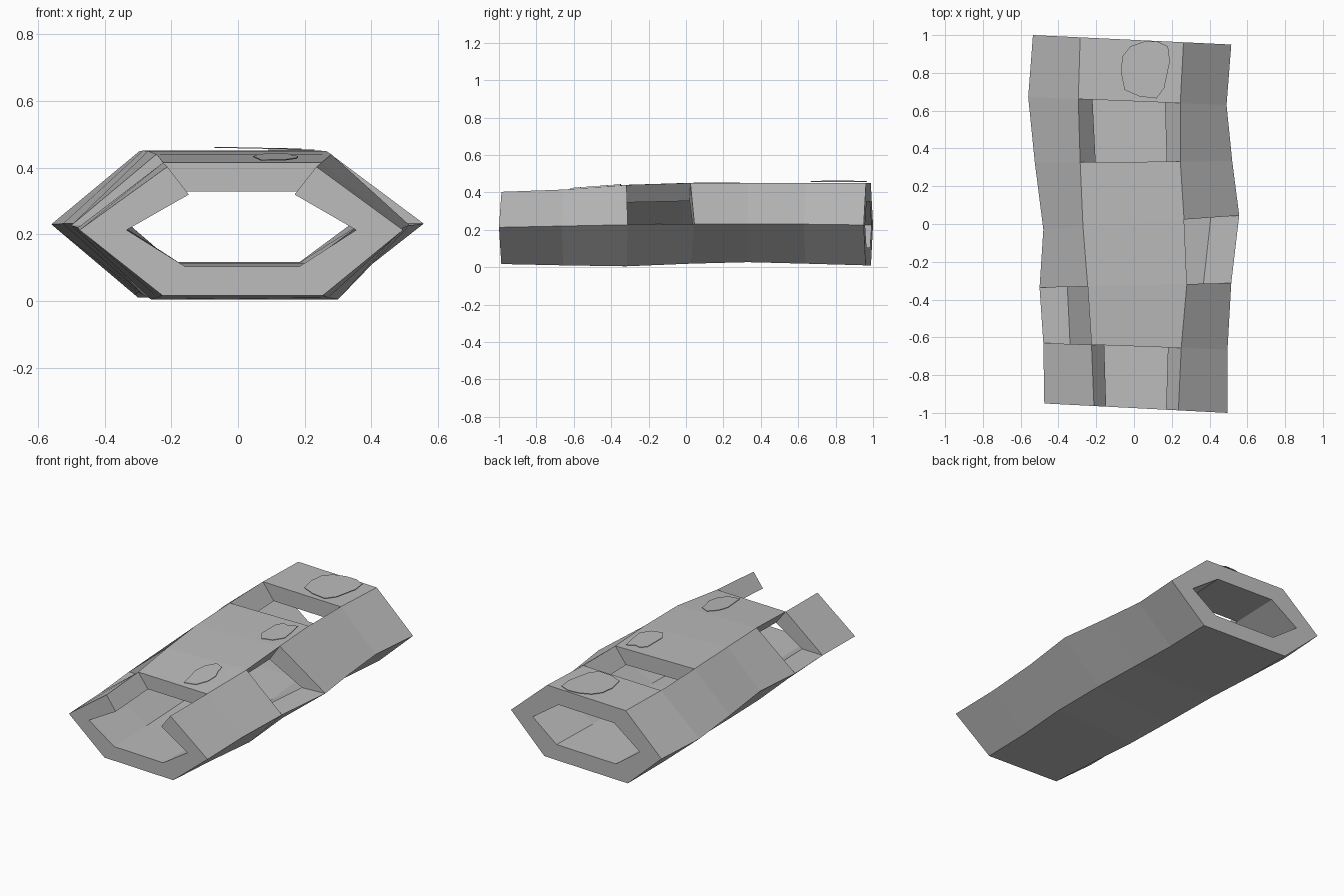
import bpy, bmesh, math
from mathutils import Vector

if "Cube" in bpy.data.objects:
    bpy.data.objects.remove(bpy.data.objects["Cube"])

grey = bpy.data.materials.new("weathered_grey")
grey.diffuse_color = (0.5, 0.5, 0.5, 1)
grey.use_nodes = True
grey.node_tree.nodes["Principled BSDF"].inputs["Base Color"].default_value = grey.diffuse_color


def finish(name, bm):
    me = bpy.data.meshes.new(name)
    bm.to_mesh(me)
    bm.free()
    me.materials.append(grey)
    ob = bpy.data.objects.new(name, me)
    bpy.context.collection.objects.link(ob)
    return ob


# Cross-sections along the log:
# left x, top-left x, top-right x, right x, left y, right y, top z, side z, bottom z
rings = [
    (-0.475, -0.212, 0.235, 0.495, -0.950, -1.000, 0.403, 0.213, 0.017),
    (-0.480, -0.225, 0.250, 0.495, -0.630, -0.665, 0.415, 0.220, 0.010),
    (-0.500, -0.245, 0.280, 0.515, -0.337, -0.312, 0.440, 0.227, 0.005),
    (-0.480, -0.270, 0.265, 0.557, -0.030, 0.045, 0.450, 0.232, 0.019),
    (-0.525, -0.285, 0.245, 0.520, 0.325, 0.333, 0.451, 0.232, 0.027),
    (-0.560, -0.295, 0.245, 0.490, 0.672, 0.630, 0.450, 0.230, 0.019),
    (-0.535, -0.285, 0.262, 0.515, 1.000, 0.950, 0.449, 0.226, 0.010),
]

# Hollow log: side 0 = upper left, 1 = top, 2 = upper right, 3..5 = underside
openings = {(0, 1), (1, 1), (4, 1), (2, 2), (1, 0)}
openings = {(0, 1), (1, 0), (4, 1), (2, 2)}  # (segment, side) left open
bm = bmesh.new()
outer, inner = [], []
for lx, tlx, trx, rx, ly, ry, tz, sz, bz in rings:
    def at(x, z):
        return Vector((x, ly + (ry - ly) * (x - lx) / (rx - lx), z))
    pts = [at(lx, sz), at(tlx, tz), at(trx, tz), at(rx, sz),
           at(trx + 0.02, bz), at(tlx - 0.015, bz)]
    c = (at(lx, sz) + at(rx, sz)) / 2
    outer.append([bm.verts.new(p) for p in pts])
    inner.append([bm.verts.new((c.x + (p.x - c.x) * 0.71,
                                c.y + (p.y - c.y) * 0.71,
                                c.z + (p.z - c.z) * 0.56)) for p in pts])


def solid(seg, side):
    return 0 <= seg < 6 and (seg, side % 6) not in openings


for s in range(6):
    for k in range(6):
        if not solid(s, k):
            continue
        j = (k + 1) % 6
        o, i = outer, inner
        bm.faces.new((o[s][k], o[s][j], o[s + 1][j], o[s + 1][k]))
        bm.faces.new((i[s][k], i[s + 1][k], i[s + 1][j], i[s][j]))
        # Rims wherever the neighbouring panel is missing
        if not solid(s - 1, k):
            bm.faces.new((o[s][k], i[s][k], i[s][j], o[s][j]))
        if not solid(s + 1, k):
            t = s + 1
            bm.faces.new((o[t][k], o[t][j], i[t][j], i[t][k]))
        if not solid(s, k - 1):
            bm.faces.new((o[s][k], o[s + 1][k], i[s + 1][k], i[s][k]))
        if not solid(s, k + 1):
            bm.faces.new((o[s][j], i[s][j], i[s + 1][j], o[s + 1][j]))
bmesh.ops.recalc_face_normals(bm, faces=bm.faces)
finish("hollow_log", bm)


# Thin irregular patches lying on the top
def patch(name, outline, z, slope_x=0.0, slope_y=0.0):
    b = bmesh.new()
    cx = sum(p[0] for p in outline) / len(outline)
    cy = sum(p[1] for p in outline) / len(outline)
    f = b.faces.new([b.verts.new((x, y, z + slope_x * (x - cx) + slope_y * (y - cy)))
                     for x, y in outline])
    f.normal_update()
    if f.normal.z < 0:
        f.normal_flip()
    r = bmesh.ops.extrude_face_region(b, geom=[f])
    top = [g for g in r["geom"] if isinstance(g, bmesh.types.BMVert)]
    bmesh.ops.translate(b, verts=top, vec=(0, 0, 0.003))
    bmesh.ops.recalc_face_normals(b, faces=b.faces)
    finish(name, b)


patch("back_patch", [(-0.07, 0.81), (-0.06, 0.89), (-0.02, 0.94), (0.05, 0.965),
                     (0.12, 0.968), (0.18, 0.94), (0.19, 0.86), (0.16, 0.72),
                     (0.12, 0.665), (0.03, 0.675), (-0.05, 0.71)], 0.457, -0.02)
patch("middle_patch", [(0.09, 0.24), (0.12, 0.275), (0.15, 0.265), (0.20, 0.29),
                       (0.22, 0.20), (0.23, 0.12), (0.19, 0.06), (0.15, 0.05),
                       (0.13, 0.04), (0.09, 0.10)], 0.452)
patch("front_patch", [(0.06, -0.40), (0.10, -0.347), (0.15, -0.37), (0.16, -0.42),
                      (0.18, -0.47), (0.175, -0.54), (0.14, -0.605), (0.07, -0.62),
                      (0.06, -0.56), (0.045, -0.47)], 0.431, 0.0, 0.075)
